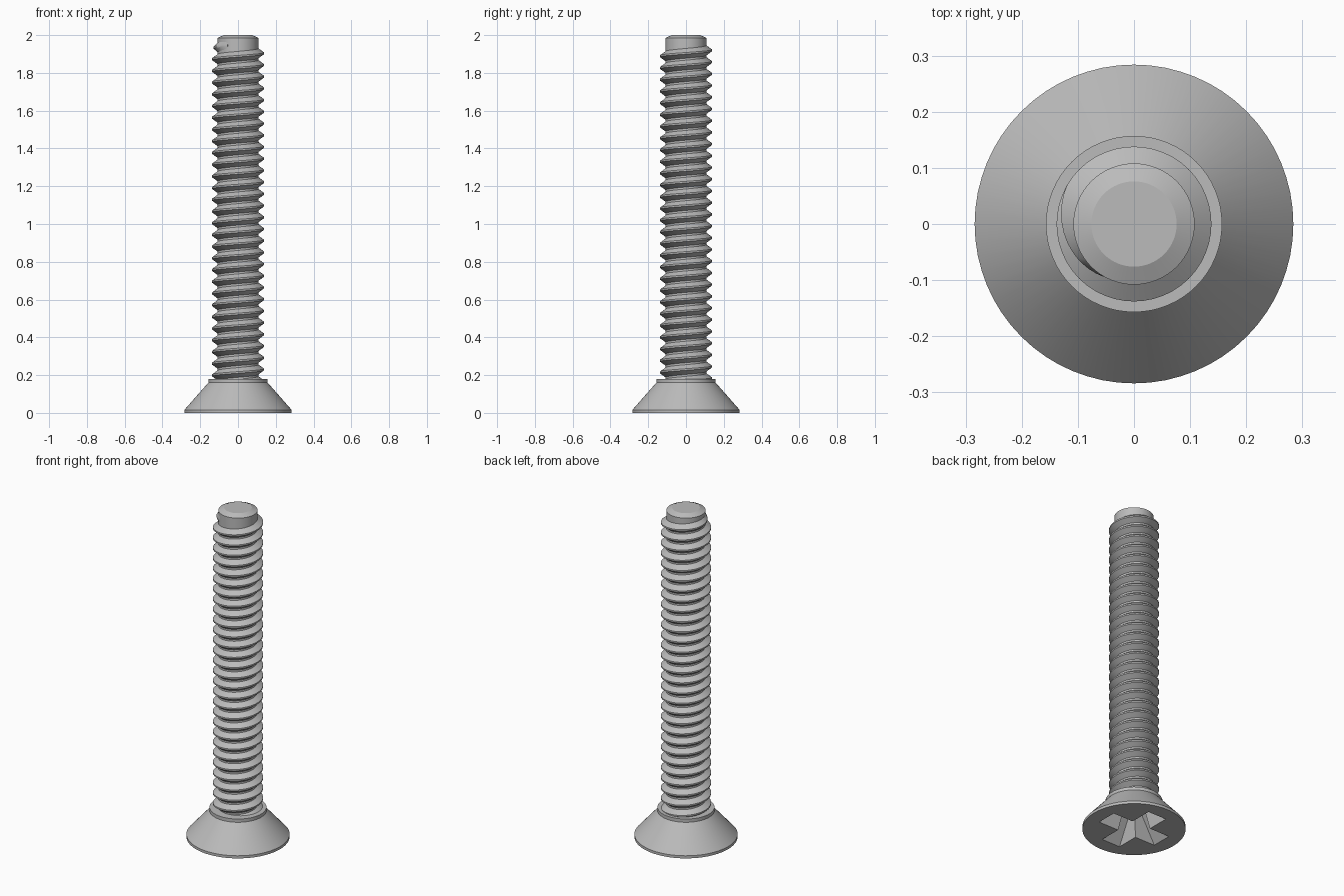
import bpy, bmesh, math
from mathutils import Vector

cube = bpy.data.objects.get("Cube")
if cube:
    bpy.data.objects.remove(cube, do_unlink=True)

SEG = 64
CORE_R, CREST_R, PITCH = 0.108, 0.138, 0.062

steel = bpy.data.materials.new("grey steel")
steel.use_nodes = True
GREY = (0.5, 0.5, 0.5, 1)
steel.diffuse_color = GREY
steel.node_tree.nodes["Principled BSDF"].inputs["Base Color"].default_value = GREY


def add_object(name, bm, smooth=True):
    bmesh.ops.recalc_face_normals(bm, faces=bm.faces)
    mesh = bpy.data.meshes.new(name)
    bm.to_mesh(mesh)
    bm.free()
    mesh.materials.append(steel)
    obj = bpy.data.objects.new(name, mesh)
    bpy.context.collection.objects.link(obj)
    if smooth:
        bpy.ops.object.select_all(action='DESELECT')
        obj.select_set(True)
        bpy.context.view_layer.objects.active = obj
        bpy.ops.object.shade_smooth_by_angle(angle=math.radians(25))
    return obj


def skin(bm, rings):
    """Join equal rings of points into a closed, capped solid."""
    loops = [[bm.verts.new(p) for p in ring] for ring in rings]
    n = len(loops[0])
    for a, b in zip(loops, loops[1:]):
        for i in range(n):
            j = (i + 1) % n
            bm.faces.new((a[i], a[j], b[j], b[i]))
    bm.faces.new(loops[0])
    bm.faces.new(loops[-1])


def lathe(name, profile):
    bm = bmesh.new()
    skin(bm, [[(r * math.cos(math.tau * i / SEG), r * math.sin(math.tau * i / SEG), z)
               for i in range(SEG)] for r, z in profile])
    return add_object(name, bm)


# Countersunk head with collar, and the shank core with its chamfered tip
head = lathe("countersunk_head", [(0.284, 0), (0.284, 0.016), (0.157, 0.16), (0.157, 0.18)])
lathe("shank_core", [(CORE_R, 0.17), (CORE_R, 1.985), (0.076, 2.0)])

# Helical thread, fading into the core at the tip
bm = bmesh.new()
end_angle = math.radians(240)
z_end = 1.945
turns = (z_end - 0.15) / PITCH
steps = int(turns * 48)
rings = []
for k in range(steps + 1):
    back = (steps - k) / 48                      # turns left before the end
    a = end_angle - back * math.tau
    z = z_end - back * PITCH
    fade = min(1, back / 0.25 + 0.02)
    crest = CORE_R + (CREST_R - CORE_R) * fade
    root = CORE_R - 0.002
    section = [(root, -0.44), (crest, -0.07), (crest, 0.07), (root, 0.44)]
    rings.append([(r * math.cos(a), r * math.sin(a), z + h * PITCH) for r, h in section])
skin(bm, rings)
add_object("thread", bm)


# Tapered cross recess cut into the head
def cross(reach, half, z):
    pts = []
    for q in range(4):
        c, s = round(math.cos(q * math.pi / 2)), round(math.sin(q * math.pi / 2))
        for x, y in ((reach, -half), (reach, half), (half, half)):
            pts.append(Vector((x * c - y * s, x * s + y * c, z)))
    return pts


bm = bmesh.new()
skin(bm, [cross(0.206, 0.064, -0.01), cross(0.08, 0.036, 0.15)])
cutter = add_object("cross_recess_cutter", bm, smooth=False)
cutter.hide_render = True
cutter.hide_viewport = True
cut = head.modifiers.new("cross recess", 'BOOLEAN')
cut.operation = 'DIFFERENCE'
cut.solver = 'EXACT'
cut.object = cutter
